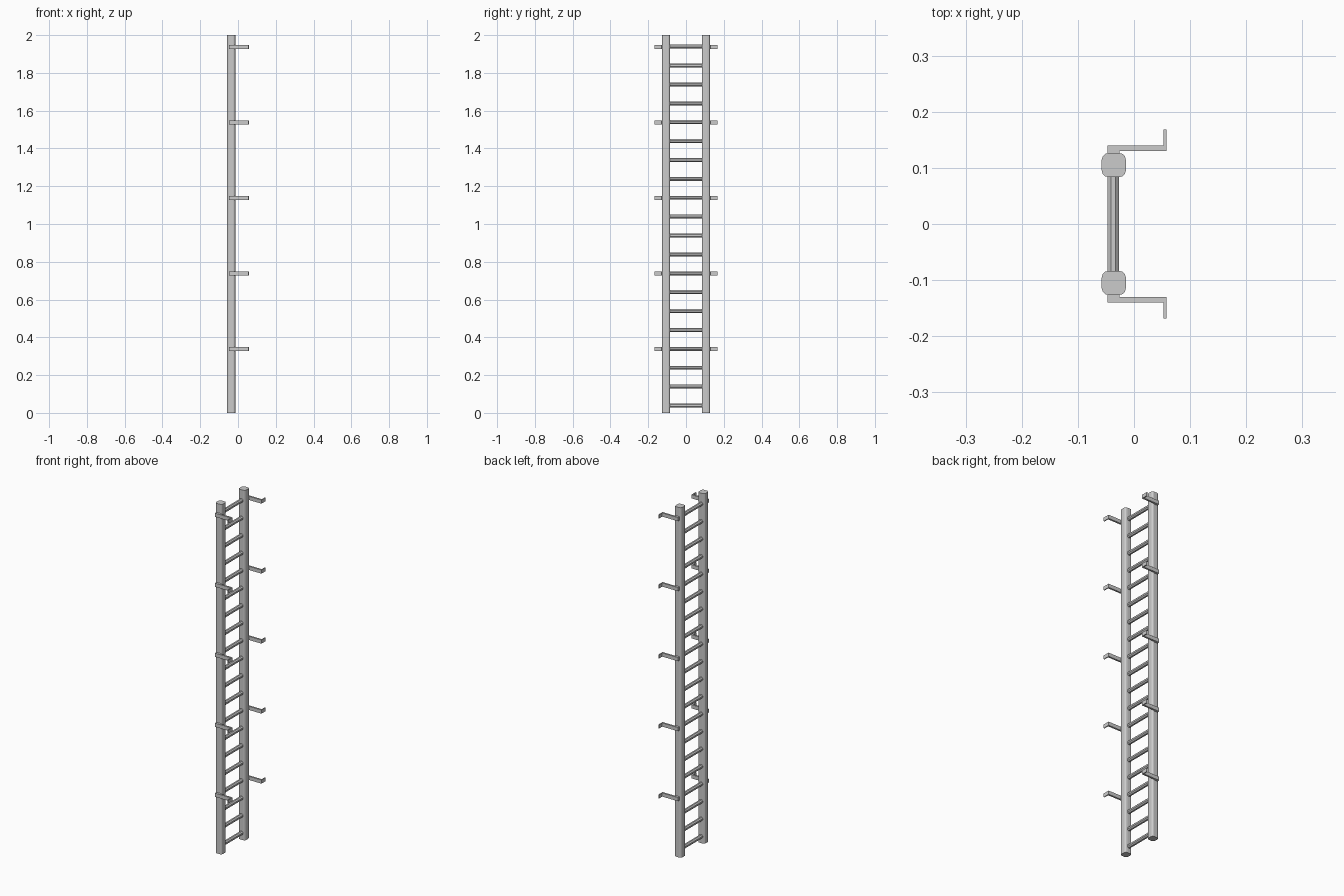
import bpy, bmesh, math
from mathutils import Matrix

if "Cube" in bpy.data.objects:
    bpy.data.objects.remove(bpy.data.objects["Cube"])

RAIL_X, RAIL_Y, RAIL_W = -0.036, 0.105, 0.043


def new_object(name, bm):
    bmesh.ops.recalc_face_normals(bm, faces=bm.faces)
    me = bpy.data.meshes.new(name)
    bm.to_mesh(me)
    bm.free()
    ob = bpy.data.objects.new(name, me)
    bpy.context.collection.objects.link(ob)
    return ob


def prism(name, outline, z0, z1):
    bm = bmesh.new()
    face = bm.faces.new([bm.verts.new((x, y, z0)) for x, y in outline])
    ext = bmesh.ops.extrude_face_region(bm, geom=[face], use_keep_orig=True)
    for v in ext["geom"]:
        if isinstance(v, bmesh.types.BMVert):
            v.co.z = z1
    return new_object(name, bm)


def rounded_square(cx, cy, w, r, steps):
    pts = []
    for k, (sx, sy) in enumerate([(1, 1), (-1, 1), (-1, -1), (1, -1)]):
        for i in range(steps + 1):
            a = math.radians(90 * (k + i / steps))
            pts.append((cx + sx * (w / 2 - r) + r * math.cos(a),
                        cy + sy * (w / 2 - r) + r * math.sin(a)))
    return pts


# bracket seen from above: inner pad against the rail, arm, outward wall flange
BRACKET = [(-0.0475, 0.126), (-0.026, 0.126), (-0.026, 0.130), (0.0575, 0.130),
           (0.0575, 0.168), (0.0525, 0.168), (0.0525, 0.140), (-0.0475, 0.140)]

for side, s in (("left", -1), ("right", 1)):
    # upright rails
    prism(f"rail_{side}", rounded_square(RAIL_X, s * RAIL_Y, RAIL_W, 0.012, 3), 0, 2)
    # wall brackets
    for i in range(5):
        z = 0.338 + 0.4 * i
        prism(f"bracket_{side}_{i + 1}", [(x, s * y) for x, y in BRACKET],
              z - 0.0105, z + 0.0105)

# octagonal rungs
for i in range(20):
    bm = bmesh.new()
    r = 0.0105 / math.cos(math.pi / 8)
    bmesh.ops.create_cone(bm, cap_ends=True, segments=8, radius1=r, radius2=r, depth=0.18)
    bm.transform(Matrix.Translation((RAIL_X - 0.001, 0, 0.039 + 0.1 * i))
                 @ Matrix.Rotation(math.pi / 2, 4, 'X')
                 @ Matrix.Rotation(math.pi / 8, 4, 'Z'))
    new_object(f"rung_{i + 1}", bm)
